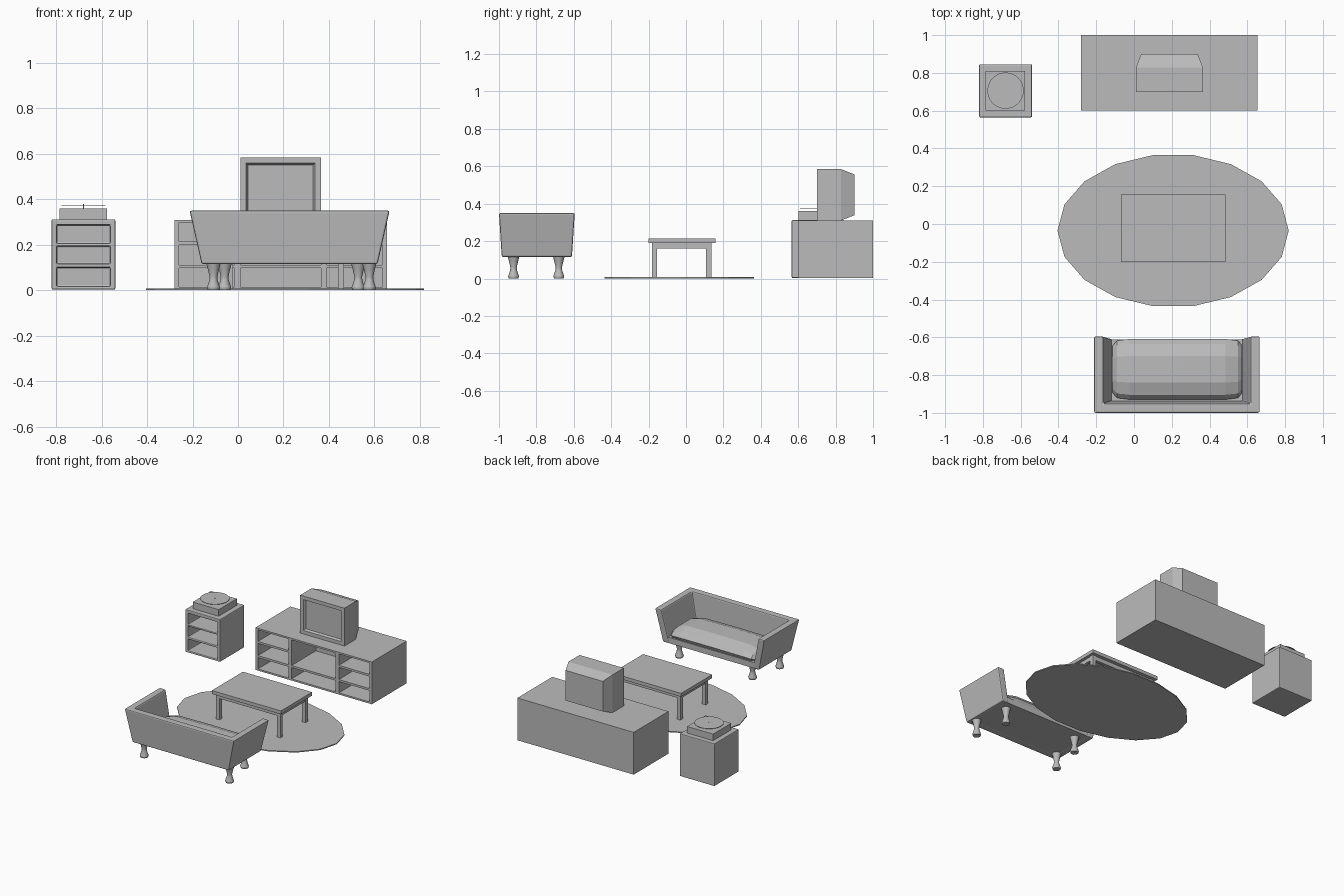
import bpy, bmesh
from math import sin, cos, tau
from mathutils import Vector

cube = bpy.data.objects.get("Cube")
if cube:
    bpy.data.objects.remove(cube, do_unlink=True)

# One plain grey for everything
grey = bpy.data.materials.new("plain_grey")
grey.use_nodes = True
grey.diffuse_color = (0.5, 0.5, 0.5, 1)
grey.node_tree.nodes["Principled BSDF"].inputs["Base Color"].default_value = (0.5, 0.5, 0.5, 1)


def finish(name, bm, bevel=0):
    bmesh.ops.recalc_face_normals(bm, faces=bm.faces)
    mesh = bpy.data.meshes.new(name)
    bm.to_mesh(mesh)
    bm.free()
    mesh.materials.append(grey)
    obj = bpy.data.objects.new(name, mesh)
    bpy.context.collection.objects.link(obj)
    if bevel:
        mod = obj.modifiers.new("soft_edges", "BEVEL")
        mod.width = bevel
        mod.segments = 2
        mod.limit_method = "ANGLE"
    return obj


def loft(name, rings, bevel=0):
    """Skin closed rings of equal length and cap both ends."""
    bm = bmesh.new()
    loops = [[bm.verts.new(p) for p in ring] for ring in rings]
    n = len(loops[0])
    for a, b in zip(loops, loops[1:]):
        for i in range(n):
            j = (i + 1) % n
            bm.faces.new((a[i], a[j], b[j], b[i]))
    bm.faces.new(loops[0])
    bm.faces.new(loops[-1])
    return finish(name, bm, bevel)


def box(name, x0, x1, y0, y1, z0, z1, bevel=0):
    return loft(name, [[(x0, y0, z), (x1, y0, z), (x1, y1, z), (x0, y1, z)] for z in (z0, z1)], bevel)


def oval(cx, cy, rx, ry, z, n):
    return [(cx + rx * cos(tau * i / n), cy + ry * sin(tau * i / n), z) for i in range(n)]


def cabinet(name, xs, zs, y0, y1, depth, is_open, bevel=0):
    """Box whose front is a grid; the open cells are pushed back as shelves."""
    bm = bmesh.new()
    front = [[bm.verts.new((x, y0, z)) for z in zs] for x in xs]
    cells = []
    for i in range(len(xs) - 1):
        for j in range(len(zs) - 1):
            f = bm.faces.new((front[i][j], front[i + 1][j], front[i + 1][j + 1], front[i][j + 1]))
            if is_open(i, j):
                cells.append(f)
    # Sides and back
    rim = [e for e in bm.edges if e.is_boundary]
    new = bmesh.ops.extrude_edge_only(bm, edges=rim)["geom"]
    for v in new:
        if isinstance(v, bmesh.types.BMVert):
            v.co.y = y1
    bmesh.ops.contextual_create(bm, geom=[e for e in new if isinstance(e, bmesh.types.BMEdge) and e.is_boundary])
    # Recesses
    inner = bmesh.ops.extrude_face_region(bm, geom=cells)["geom"]
    bmesh.ops.translate(bm, vec=Vector((0, depth, 0)), verts=[g for g in inner if isinstance(g, bmesh.types.BMVert)])
    bmesh.ops.delete(bm, geom=[f for f in cells if f.is_valid], context="FACES")
    bmesh.ops.recalc_face_normals(bm, faces=bm.faces)
    bmesh.ops.dissolve_limit(bm, angle_limit=0.02, verts=bm.verts, edges=bm.edges)
    return finish(name, bm, bevel)


# Rug
loft("rug", [oval(0.207, -0.035, 0.612, 0.406, z, 18) for z in (0, 0.007)])

# Sideboard: three columns, the middle one with a tall upper bay
cabinet("sideboard",
        [-0.28, -0.26, -0.015, 0.01, 0.365, 0.39, 0.635, 0.655],
        [0.003, 0.015, 0.097, 0.112, 0.2, 0.215, 0.298, 0.31],
        0.6, 1.0, 0.28,
        lambda i, j: i % 2 == 1 and (j % 2 == 1 or (i == 3 and j == 4)))

# Side cabinet with three shelves
cabinet("side_cabinet",
        [-0.82, -0.798, -0.562, -0.54],
        [0.003, 0.018, 0.1, 0.116, 0.194, 0.207, 0.287, 0.312],
        0.565, 0.845, 0.22,
        lambda i, j: i == 1 and j % 2 == 1, bevel=0.005)

# Record player
box("player_base", -0.785, -0.577, 0.602, 0.81, 0.311, 0.36)
loft("record", [oval(-0.68, 0.706, 0.096, 0.096, z, 32) for z in (0.374, 0.376)])
loft("spindle", [oval(-0.68, 0.706, 0.003, 0.003, z, 8) for z in (0.358, 0.379)])


# Television: sunken screen, square case, tapered rear
def tv_ring(inset, y):
    x0, x1, z0, z1 = 0.01 + inset, 0.365 - inset, 0.31 + inset, 0.585 - inset
    return [(x0, y, z0), (x1, y, z0), (x1, y, z1), (x0, y, z1)]


loft("television", [tv_ring(i, y) for i, y in
                    ((0.034, 0.715), (0.026, 0.7), (0, 0.7), (0, 0.828), (0.028, 0.9))])

# Coffee table
box("table_top", -0.07, 0.485, -0.2, 0.157, 0.19, 0.215)
tx, ty, lw = (-0.05, 0.467), (-0.182, 0.135), 0.028
for sx, x in (("left", tx[1] - lw), ("right", tx[0])):
    for sy, y in (("front", ty[0]), ("back", ty[1] - lw)):
        box(f"table_leg_{sy}_{sx}", x, x + lw, y, y + lw, 0.005, 0.19)
    box(f"table_apron_{sx}", x + 0.004, x + lw - 0.004, ty[0] + lw, ty[1] - lw, 0.16, 0.19)
for sy, y in (("front", ty[0]), ("back", ty[1] - lw)):
    box(f"table_apron_{sy}", tx[0] + lw, tx[1] - lw, y + 0.004, y + lw - 0.004, 0.16, 0.19)


# Sofa shell: flared back and arms as one U-shaped loft
def shell_ring(z, t):
    x0, x1 = -0.16 - 0.053 * t, 0.614 + 0.053 * t
    yb, yf, w = -0.985 - 0.015 * t, -0.61 + 0.015 * t, 0.05
    return [(x0, yf, z), (x0, yb, z), (x1, yb, z), (x1, yf, z),
            (x1 - w, yf, z), (x1 - w, yb + w, z), (x0 + w, yb + w, z), (x0 + w, yf, z)]


loft("sofa_shell", [shell_ring(0.115 + 0.235 * t, t) for t in (0, 1)], bevel=0.008)
box("sofa_seat", -0.15, 0.604, -0.975, -0.612, 0.116, 0.158)

# Sofa cushion: domed section, narrowed at both ends
section = [(-0.15, 0.157), (-0.16, 0.18), (-0.135, 0.212), (-0.07, 0.235),
           (0.07, 0.235), (0.135, 0.212), (0.16, 0.18), (0.15, 0.157)]
ends = [(0.343, 0.78, 0.45), (0.32, 0.95, 0.7), (0.255, 1, 0.95)]
stations = [(-d, s, h) for d, s, h in ends] + [(0, 1, 1)] + ends[::-1]
loft("sofa_cushion", [[(0.23 + d, -0.769 + y * s, 0.157 + (z - 0.157) * h) for y, z in section]
                      for d, s, h in stations])

# Sofa legs: turned, waisted
turning = [(0.026, 0), (0.029, 0.012), (0.018, 0.045), (0.017, 0.06), (0.024, 0.09), (0.031, 0.117)]
for sy, y, spread in (("back", -0.68, 0.294), ("front", -0.922, 0.343)):
    for sx, side in (("left", 1), ("right", -1)):
        leg = loft(f"sofa_leg_{sy}_{sx}",
                   [oval(0.235 + side * spread, y, r, r, z, 12) for r, z in turning])
        leg.select_set(True)
        bpy.context.view_layer.objects.active = leg
        bpy.ops.object.shade_smooth_by_angle()
        leg.select_set(False)
